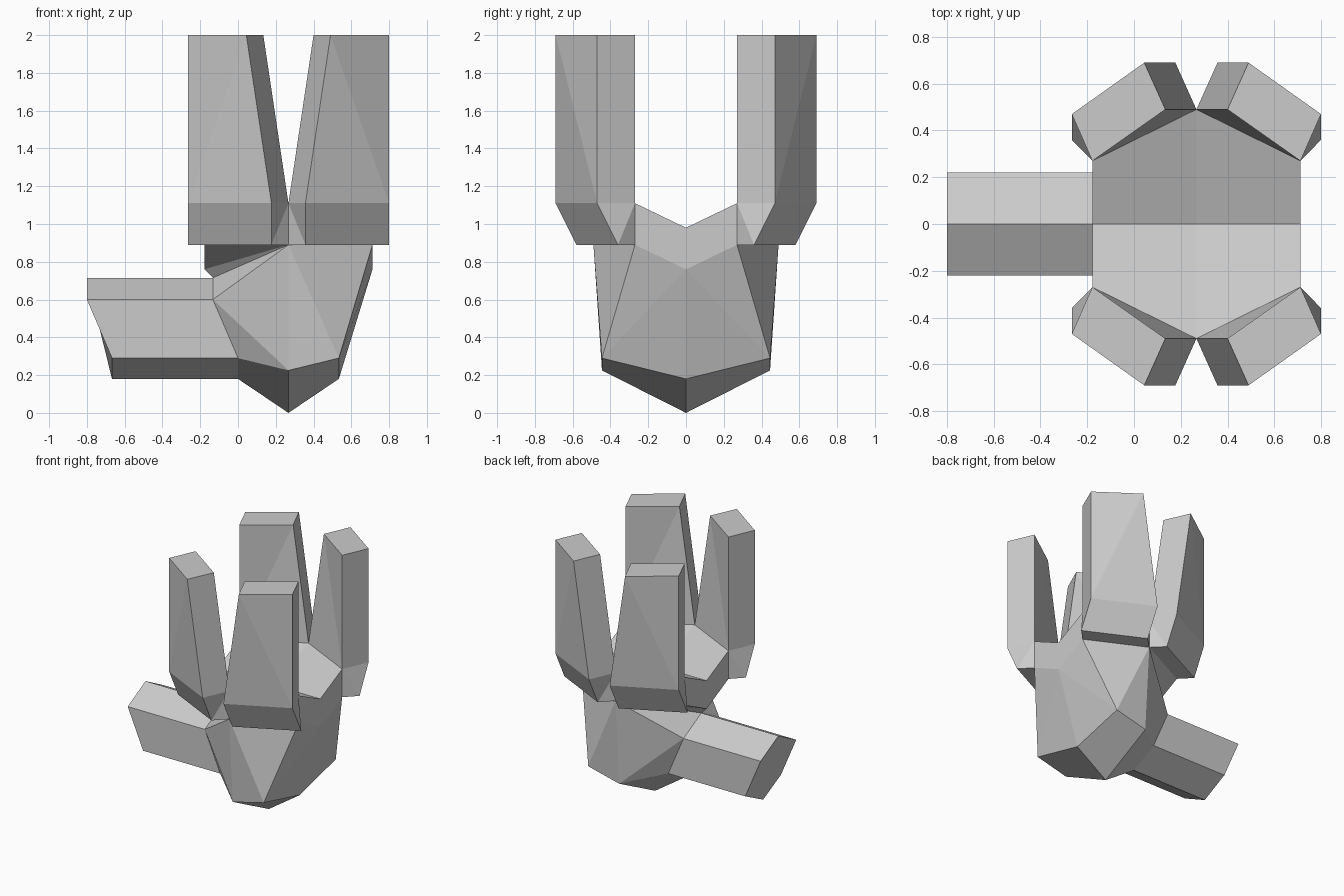
import bpy, bmesh

if "Cube" in bpy.data.objects:
    bpy.data.objects.remove(bpy.data.objects["Cube"])

CX = 0.267  # x of the hub's axis; all objects use it as origin


def build(name, pts, faces, mirror_x=False):
    """Mesh for the front half (y <= 0), mirrored to the back."""
    bm = bmesh.new()
    v = {k: bm.verts.new(p) for k, p in pts.items()}
    for f in faces:
        bm.faces.new([v[k] for k in f.split()])
    bmesh.ops.recalc_face_normals(bm, faces=bm.faces)
    mesh = bpy.data.meshes.new(name)
    bm.to_mesh(mesh)
    bm.free()
    ob = bpy.data.objects.new(name, mesh)
    ob.location.x = CX
    bpy.context.collection.objects.link(ob)
    m = ob.modifiers.new("mirror", 'MIRROR')
    m.use_axis = (mirror_x, True, False)
    m.use_mirror_merge = not mirror_x
    return ob


# Hub: valley-topped slab over a tapering keel, open where arm and prongs join
hub = {
    "TL": (-.445, -.27, 1.11), "TM": (0, -.49, 1.11), "TR": (.445, -.27, 1.11),
    "VL": (-.445, 0, .98), "VM": (0, 0, .98), "VR": (.445, 0, .98),
    "BL": (-.445, -.27, .89), "BM": (0, -.49, .89), "BR": (.445, -.27, .89),
    "KL": (-.445, 0, .76), "KR": (.445, 0, .76),
    "A0": (-.4, 0, .715), "A1": (-.4, -.22, .6),
    "A2": (-.267, -.22, .29), "A3": (-.267, 0, .18),
    "M2": (0, -.445, .225), "M3": (0, 0, 0),
    "R2": (.267, -.445, .29), "R3": (.267, 0, .18),
}
build("hub", hub, [
    "TL VL VM TM", "TM VM VR TR",
    "TL BL KL VL", "TR VR KR BR",
    "BL BM KL", "KL BM A0", "A0 BM A1", "A1 BM M2", "A1 M2 A2",
    "A2 M2 M3 A3", "M2 R2 R3 M3",
    "BM R2 M2", "BM BR R2", "BR KR R2", "KR R3 R2",
])

# Side arm: hexagonal bar running left, with a slanted end
arm = {k: hub[k] for k in ("A0", "A1", "A2", "A3")}
for k in list(arm):
    x, y, z = arm[k]
    arm["E" + k[1]] = (x - .667, y, z)
build("side_arm", arm, ["A0 A1 E1 E0", "A1 A2 E2 E1", "A2 A3 E3 E2", "E0 E1 E2 E3"])

# Four upright prongs: three stacked rings, I = inner edge, O = outer edge
prong = {}
for lvl, z, o0y, o1y, lean in (("b", .89, -.36, -.58, 0),
                               ("m", 1.11, -.47, -.69, 0),
                               ("t", 2.0, -.47, -.69, .133)):
    prong["I0" + lvl] = (.445, -.27, z)
    prong["I1" + lvl] = (lean, -.49, z)
    prong["O0" + lvl] = (.533, o0y, z)
    prong["O1" + lvl] = (.09 + lean, o1y, z)
build("upright_prongs", prong, [
    "I0b I1b O1b O0b", "I0t O0t O1t I1t",
    "O0b O1b O1m O0m", "I0b I0m I1m I1b",
    "I0m O0b I0b", "I0m O0m O0b", "I1m I1b O1b", "I1m O1b O1m",
    "O0m O1m O1t", "O0m O1t O0t", "I0m I1t I1m", "I0m I0t I1t",
    "I0m I0t O0t O0m", "I1m O1m O1t I1t",
], mirror_x=True)
